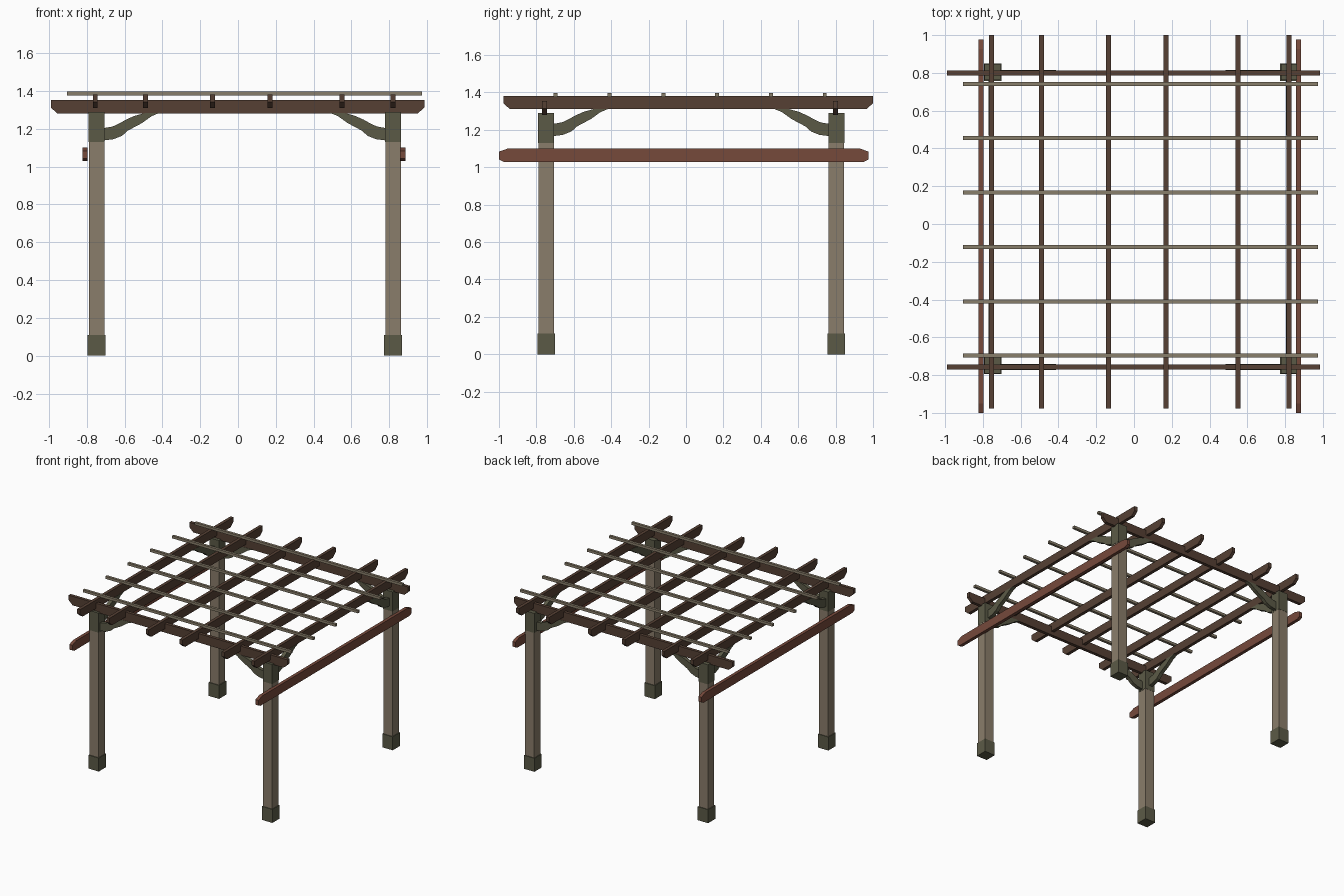
import bpy, bmesh
from mathutils import Vector

if "Cube" in bpy.data.objects:
    bpy.data.objects.remove(bpy.data.objects["Cube"])


def mat(name, col):
    m = bpy.data.materials.new(name)
    m.diffuse_color = (*col, 1)
    m.use_nodes = True
    m.node_tree.nodes["Principled BSDF"].inputs["Base Color"].default_value = m.diffuse_color
    return m


TAN = mat("weathered tan wood", (0.255, 0.205, 0.145))
OLIVE = mat("olive metal", (0.105, 0.102, 0.062))
BROWN = mat("dark brown wood", (0.092, 0.051, 0.034))
RED = mat("red brown wood", (0.18, 0.067, 0.044))
SLAT = mat("pale slat wood", (0.25, 0.21, 0.145))


def prism(name, profile, axis, at, width, material):
    """Extrude a (length, z) profile sideways; axis is the length direction."""
    bm = bmesh.new()
    rings = []
    for side in (-width / 2, width / 2):
        rings.append([bm.verts.new((a, at + side, z) if axis == 'x' else (at + side, a, z))
                      for a, z in profile])
    n = len(profile)
    bm.faces.new(rings[0])
    bm.faces.new(rings[1][::-1])
    for i in range(n):
        j = (i + 1) % n
        bm.faces.new((rings[0][i], rings[0][j], rings[1][j], rings[1][i]))
    bmesh.ops.recalc_face_normals(bm, faces=bm.faces)
    me = bpy.data.meshes.new(name)
    bm.to_mesh(me)
    bm.free()
    me.materials.append(material)
    ob = bpy.data.objects.new(name, me)
    bpy.context.collection.objects.link(ob)
    return ob


def block(name, x, y, half, z0, z1, material):
    prism(name, [(x - half, z0), (x + half, z0), (x + half, z1), (x - half, z1)],
          'x', y, half * 2, material)


def timber(a, b, z0, z1):
    """Long board outline with the lower corner of each end cut off."""
    zc = z0 + 0.45 * (z1 - z0)
    return [(a, z1), (a, zc), (a + 0.035, z0), (b - 0.035, z0), (b, zc), (b, z1)]


# S-curved brace outline: distance from post centre, height
BRACE = [(0.035, 1.138), (0.09, 1.145), (0.135, 1.163), (0.165, 1.19), (0.24, 1.23),
         (0.29, 1.266), (0.335, 1.285), (0.25, 1.282), (0.20, 1.268), (0.155, 1.248),
         (0.12, 1.228), (0.085, 1.212), (0.035, 1.203)]

PX, PY = (-0.748, 0.82), (-0.748, 0.804)
BEAM_Y = (-0.757, 0.80)
RAFTER_X = (-0.755, -0.49, -0.135, 0.17, 0.55, 0.82)

# posts with feet, caps and two braces each
for i, x in enumerate(PX):
    for j, y in enumerate(PY):
        tag = ("front", "back")[j] + "_" + ("left", "right")[i]
        block(tag + "_post", x, y, 0.041, 0.10, 1.14, TAN)
        block(tag + "_foot", x, y, 0.047, 0.0, 0.11, OLIVE)
        block(tag + "_cap", x, y, 0.0425, 1.13, 1.29, OLIVE)
        sx, sy = (1, -1)[i], (1, -1)[j]
        prism(tag + "_beam_brace", [(x + sx * d, z) for d, z in BRACE],
              'x', BEAM_Y[j], 0.03, OLIVE)
        prism(tag + "_rafter_brace", [(y + sy * d, z + 0.028) for d, z in BRACE],
              'y', RAFTER_X[0 if i == 0 else 5], 0.03, OLIVE)

# main beams across the front and back
for name, y in zip(("front_beam", "back_beam"), BEAM_Y):
    prism(name, timber(-0.99, 0.985, 1.28, 1.353), 'x', y, 0.026, BROWN)

# rafters running front to back
for i, x in enumerate(RAFTER_X):
    prism(f"rafter_{i + 1}", timber(-0.977, 1.0, 1.311, 1.38), 'y', x, 0.026, BROWN)

# thin roof slats
for i in range(6):
    y = -0.697 + i * 0.2878
    prism(f"roof_slat_{i + 1}", [(-0.905, 1.376), (0.973, 1.376), (0.973, 1.397), (-0.905, 1.397)],
          'x', y, 0.021, SLAT)

# side rails outside the posts, tapered at both ends
a, b = -1.0, 0.977
RAIL = [(a, 1.042), (a + 0.025, 1.029), (b - 0.025, 1.029), (b, 1.042),
        (b, 1.083), (b - 0.05, 1.101), (a + 0.05, 1.101), (a, 1.083)]
for name, x in (("left_side_rail", -0.81), ("right_side_rail", 0.871)):
    prism(name, RAIL, 'y', x, 0.027, RED)
